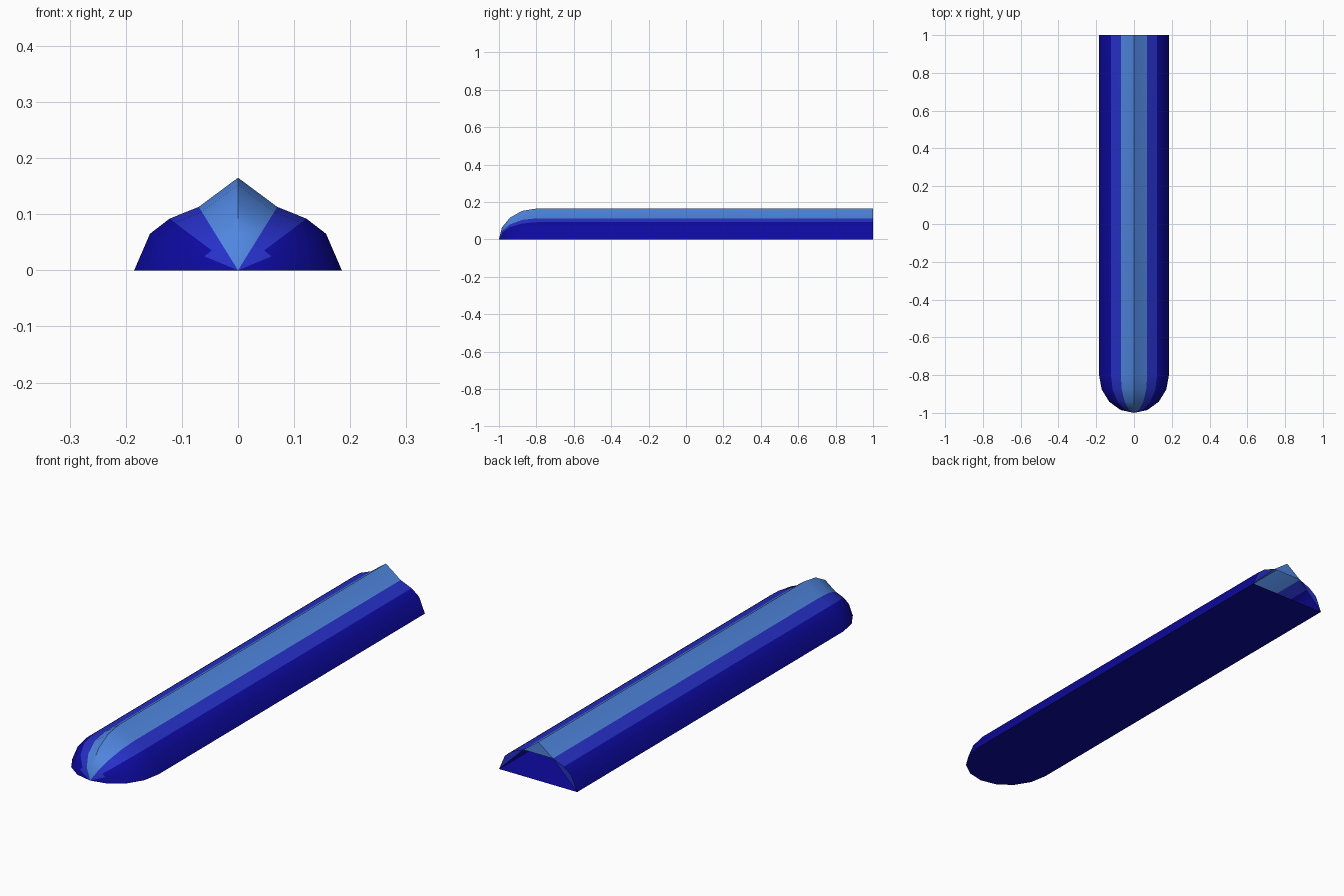
import bpy, bmesh, math

if "Cube" in bpy.data.objects:
    bpy.data.objects.remove(bpy.data.objects["Cube"])


def material(name, rgb):
    m = bpy.data.materials.new(name)
    m.diffuse_color = (*rgb, 1)
    m.use_nodes = True
    m.node_tree.nodes["Principled BSDF"].inputs["Base Color"].default_value = m.diffuse_color
    return m


colours = [material("dark_blue", (0.004, 0.003, 0.35)),
           material("royal_blue", (0.02, 0.03, 0.58)),
           material("light_blue", (0.08, 0.24, 0.74))]
DARK, ROYAL, LIGHT = 0, 1, 2

# Half cross-section, mirrored about the ridge
half = [(0.185, 0), (0.157, 0.065), (0.122, 0.092), (0.07, 0.113)]
profile = half + [(0, 0.165)] + [(-x, z) for x, z in reversed(half)]
strip = [DARK, DARK, ROYAL, LIGHT, LIGHT, ROYAL, DARK, DARK]
tip_strip = [DARK, ROYAL, ROYAL, LIGHT, LIGHT, ROYAL, ROYAL, DARK]

bm = bmesh.new()


def face(verts, mat):
    bm.faces.new(verts).material_index = mat


# Rings: long straight body, then a quarter-round nose
stations = [(1.0, 1.0)]
for i in range(4):
    a = math.radians(90 - 22.5 * i)
    stations.append((-0.8 - 0.2 * math.cos(a), math.sin(a)))
rings = [[bm.verts.new((x * s, y, z * s)) for x, z in profile] for y, s in stations]

# Coloured lengthwise strips and the flat underside
for a, b in zip(rings, rings[1:]):
    for i, mat in enumerate(strip):
        face((a[i], a[i + 1], b[i + 1], b[i]), mat)
    face((a[8], a[0], b[0], b[8]), DARK)

# Nose tip fan
tip = bm.verts.new((0, -1, 0))
last = rings[-1]
for i, mat in enumerate(tip_strip):
    face((last[i], last[i + 1], tip), mat)
face((last[8], last[0], tip), DARK)

# Partial end panels around the open rear
end = rings[0]
face((end[3], end[4], end[5]), LIGHT)
face(end[0:4], ROYAL)
face(end[5:9], ROYAL)

bmesh.ops.recalc_face_normals(bm, faces=bm.faces)
mesh = bpy.data.meshes.new("ridged_bar")
bm.to_mesh(mesh)
bm.free()
for m in colours:
    mesh.materials.append(m)
bar = bpy.data.objects.new("ridged_bar", mesh)
bpy.context.collection.objects.link(bar)
bpy.context.view_layer.objects.active = bar
bar.select_set(True)
bpy.ops.object.shade_smooth_by_angle(angle=math.radians(35))
